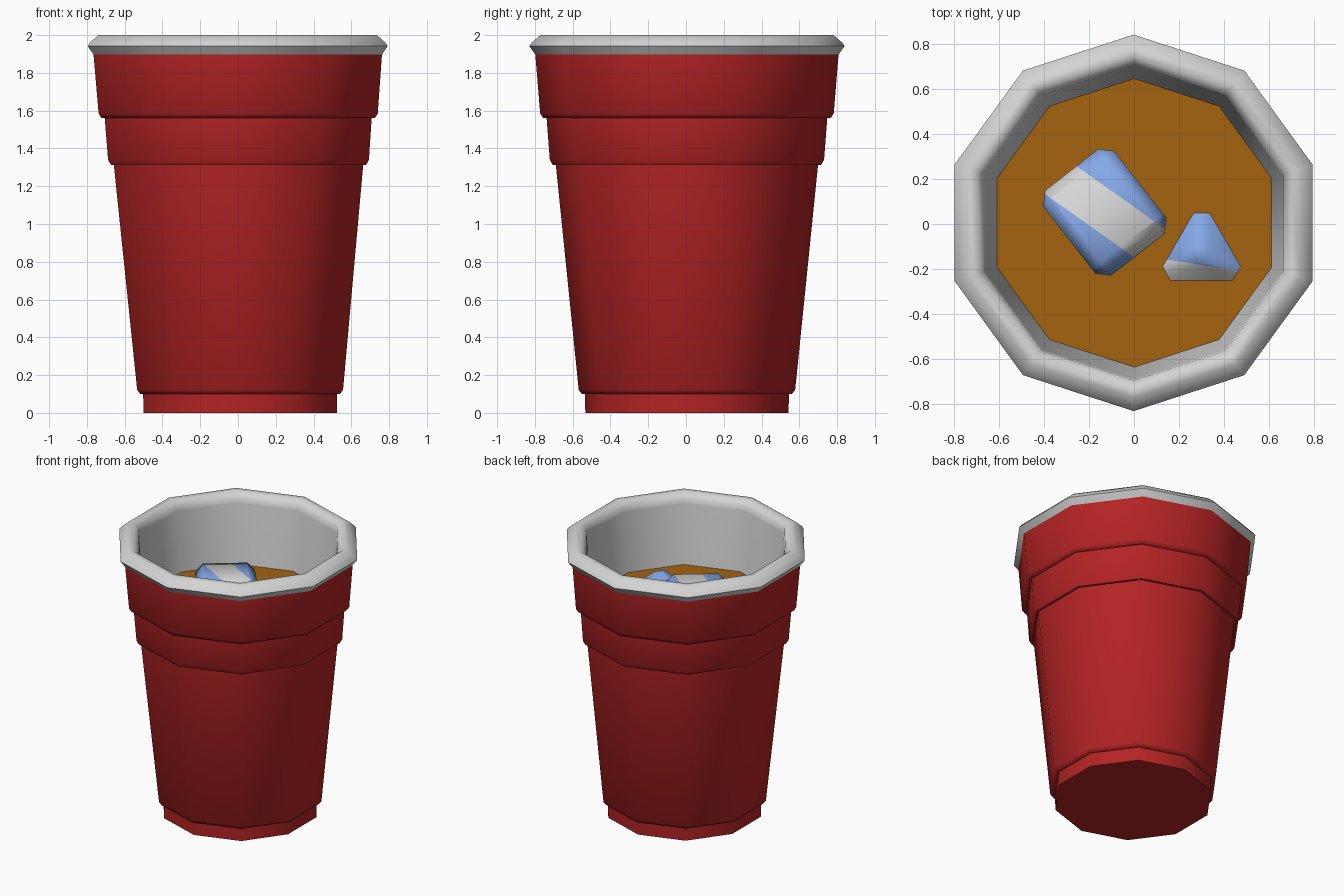
import bpy, bmesh, math
from mathutils import Matrix, Vector

if "Cube" in bpy.data.objects:
    bpy.data.objects.remove(bpy.data.objects["Cube"])

SIDES = 10


def material(name, rgb):
    m = bpy.data.materials.new(name)
    m.diffuse_color = (*rgb, 1)
    m.use_nodes = True
    m.node_tree.nodes["Principled BSDF"].inputs["Base Color"].default_value = m.diffuse_color
    return m


RED = material("red plastic", (0.46, 0.017, 0.018))
WHITE = material("white plastic", (0.66, 0.66, 0.66))
AMBER = material("amber drink", (0.37, 0.125, 0.005))
BLUE = material("ice blue", (0.24, 0.40, 0.82))
FROST = material("ice white", (0.68, 0.68, 0.69))


def finish(name, bm, mats, angle):
    me = bpy.data.meshes.new(name)
    bm.to_mesh(me)
    bm.free()
    for m in mats:
        me.materials.append(m)
    ob = bpy.data.objects.new(name, me)
    bpy.context.collection.objects.link(ob)
    bpy.ops.object.select_all(action='DESELECT')
    ob.select_set(True)
    bpy.context.view_layer.objects.active = ob
    bpy.ops.object.shade_smooth_by_angle(angle=math.radians(angle))
    return ob


def lathe(name, profile, mat, angle, cap_start=False, cap_end=False):
    """Ten-sided lathe of (radius, height) points, with the cup's slight lean."""
    bm = bmesh.new()
    rings = []
    for r, z in profile:
        cx, cy = 0.012 - 0.007 * z, 0.005
        rings.append([bm.verts.new((cx + r * math.cos(a), cy + r * math.sin(a), z))
                      for a in (math.radians(90 + 360 * i / SIDES) for i in range(SIDES))])
    for lo, hi in zip(rings, rings[1:]):
        for i in range(SIDES):
            j = (i + 1) % SIDES
            bm.faces.new((lo[i], lo[j], hi[j], hi[i]))
    if cap_start:
        bm.faces.new(rings[0][::-1])
    if cap_end:
        bm.faces.new(rings[-1])
    return finish(name, bm, [mat], angle)


def ice(name, size, bevel, matrix, normal, low, high):
    """Bevelled block with a frosty band between two parallel planes."""
    bm = bmesh.new()
    bmesh.ops.create_cube(bm, size=1, matrix=Matrix.Diagonal((*size, 1)))
    bmesh.ops.bevel(bm, geom=bm.edges[:], offset=bevel, segments=1,
                    affect='EDGES', profile=0.5)
    bm.transform(matrix)
    n = Vector(normal).normalized()
    for d in (low, high):
        bmesh.ops.bisect_plane(bm, geom=bm.verts[:] + bm.edges[:] + bm.faces[:],
                               plane_co=n * d, plane_no=n)
    for f in bm.faces:
        f.material_index = 1 if low < f.calc_center_median().dot(n) < high else 0
    return finish(name, bm, [BLUE, FROST], 50)


# Red outer shell with foot and stacked ledges
lathe("cup_body", [
    (0.538, 0), (0.54, 0.10), (0.556, 0.10), (0.573, 0.122),
    (0.694, 1.312), (0.71, 1.312), (0.726, 1.34),
    (0.743, 1.56), (0.76, 1.56), (0.777, 1.585), (0.803, 1.90),
], RED, 60, cap_start=True)

# Rolled lip
lathe("cup_rim", [(0.80, 1.893), (0.835, 1.942), (0.822, 1.96), (0.775, 2.0),
                  (0.735, 2.0), (0.70, 1.965), (0.694, 1.93)], WHITE, 60)

# White lining
lathe("cup_lining", [(0.694, 1.93), (0.64, 1.5), (0.52, 0.12)],
      WHITE, 40, cap_end=True)

# Drink surface
lathe("drink", [(0.641, 1.499), (0.641, 1.50)], AMBER, 30, cap_end=True)

# Large ice cube, floating nearly level
ice("large_ice_cube", (0.40, 0.46, 0.40), 0.05,
    Matrix.Translation((-0.125, 0.046, 1.485))
    @ Matrix.Rotation(math.radians(38), 4, 'Z')
    @ Matrix.Rotation(math.radians(-7), 4, 'X'),
    (0.578, 0.816, 0), -0.12, 0.062)

# Small ice cube, only one corner above the drink
axes = [Vector((math.cos(math.radians(a)) * math.sqrt(2 / 3),
                math.sin(math.radians(a)) * math.sqrt(2 / 3),
                -math.sqrt(1 / 3))) for a in (90, 330, 210)]
corner_up = Matrix(axes).transposed().to_4x4()
ice("small_ice_cube", (0.41, 0.41, 0.41), 0.05,
    Matrix.Translation((0.30, -0.13, 1.315)) @ corner_up,
    (0.15, 1, 0), -0.25, -0.135)
